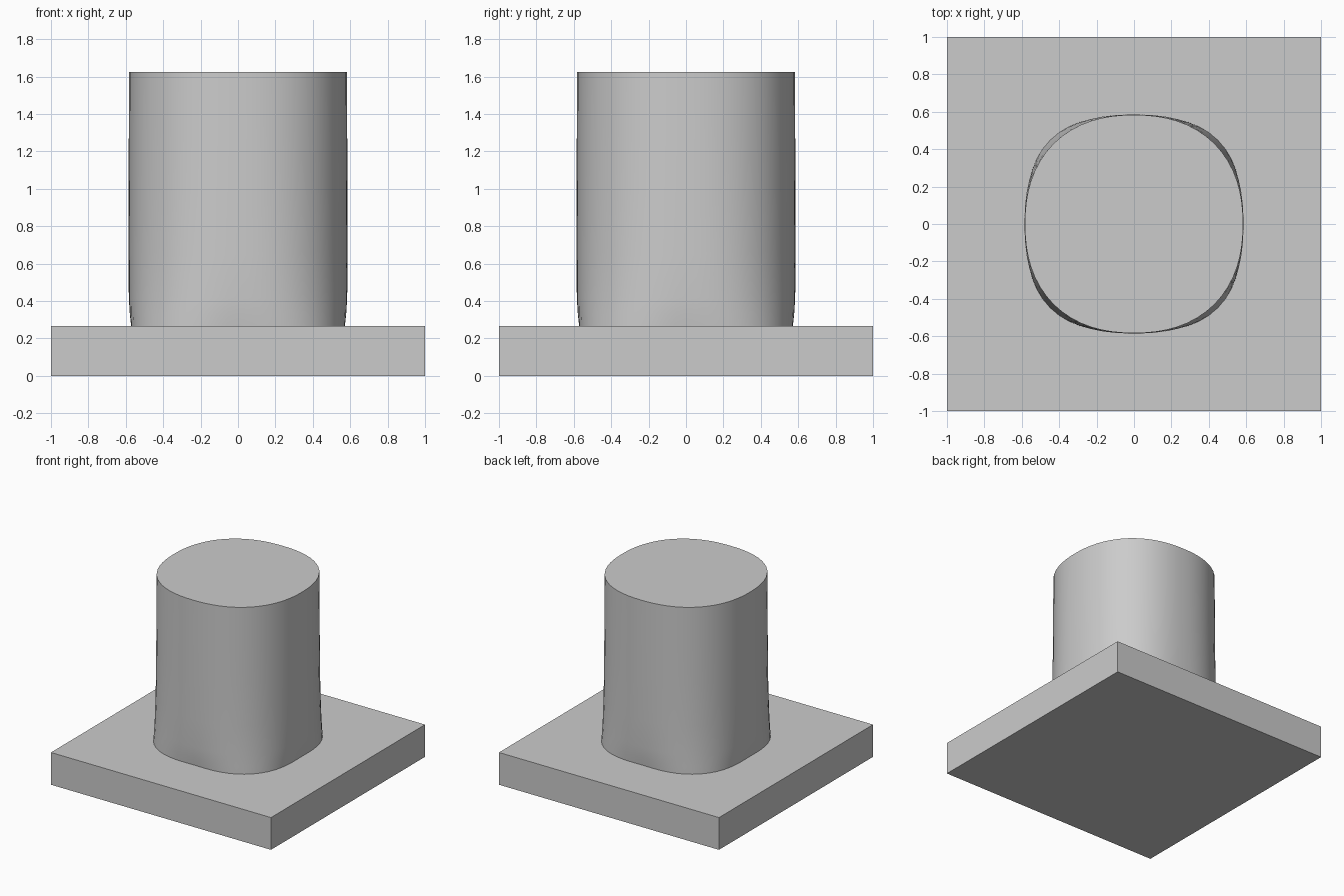
import bpy, bmesh
from math import sin, cos, pi

if "Cube" in bpy.data.objects:
    bpy.data.objects.remove(bpy.data.objects["Cube"])

BASE_TOP = 0.265
SIDES = 64

# Square base slab
bpy.ops.mesh.primitive_cube_add(size=1, location=(0, 0, BASE_TOP / 2))
base = bpy.context.object
base.name = "base_slab"
base.scale = (2, 2, BASE_TOP)
bpy.ops.object.transform_apply(location=True, rotation=False, scale=True)

# Column rings: height, radius on the axes, radius on the diagonals
rings = [(BASE_TOP, 0.570, 0.634), (0.33, 0.578, 0.630), (0.42, 0.584, 0.624),
         (0.65, 0.585, 0.616), (1.00, 0.585, 0.612), (1.30, 0.584, 0.610),
         (1.625, 0.583, 0.608)]

# Slightly squared column, lofted through the rings
bm = bmesh.new()
loops = []
for z, r_axis, r_diag in rings:
    loop = []
    for i in range(SIDES):
        a = 2 * pi * i / SIDES
        r = r_axis + (r_diag - r_axis) * abs(sin(2 * a)) ** 1.7
        loop.append(bm.verts.new((r * cos(a), r * sin(a), z)))
    loops.append(loop)
for low, high in zip(loops, loops[1:]):
    for i in range(SIDES):
        j = (i + 1) % SIDES
        bm.faces.new((low[i], low[j], high[j], high[i]))
bm.faces.new(loops[-1])
bm.faces.new(loops[0][::-1])
mesh = bpy.data.meshes.new("column")
bm.to_mesh(mesh)
bm.free()
column = bpy.data.objects.new("column", mesh)
bpy.context.collection.objects.link(column)

# Smooth wall, sharp rims
bpy.ops.object.select_all(action='DESELECT')
column.select_set(True)
bpy.context.view_layer.objects.active = column
bpy.ops.object.shade_smooth_by_angle(angle=pi / 6)
